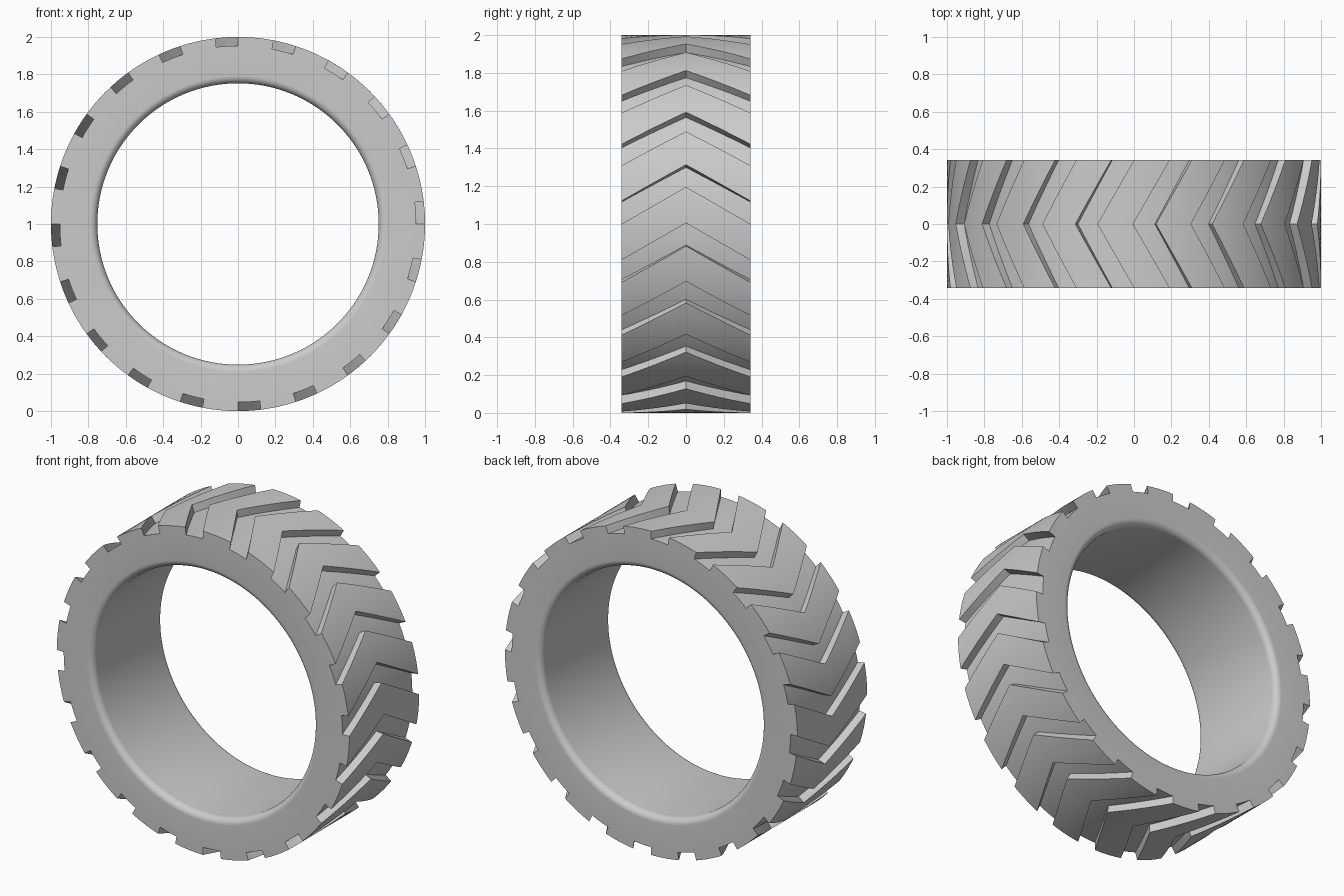
import bpy, bmesh, math

cube = bpy.data.objects.get("Cube")
if cube:
    bpy.data.objects.remove(cube)

HALF = 0.341        # half the tyre width
BORE = 0.752
FLOOR = 0.953       # radius at the groove floors
OUTER = 1.0
LUGS = 20
PITCH = 360 / LUGS
GROOVE = 7          # groove width in degrees
SWEEP = 11.3        # how far the chevron tip leads its ends, in degrees
FILLET = 0.04

rubber = bpy.data.materials.new("grey rubber")
rubber.use_nodes = True
GREY = (0.6, 0.6, 0.6, 1)
rubber.diffuse_color = GREY
rubber.node_tree.nodes["Principled BSDF"].inputs["Base Color"].default_value = GREY


def polar(r, y, deg):
    a = math.radians(deg)
    return (r * math.cos(a), y, 1 + r * math.sin(a))


def finish(bm, name):
    bmesh.ops.recalc_face_normals(bm, faces=bm.faces)
    mesh = bpy.data.meshes.new(name)
    bm.to_mesh(mesh)
    bm.free()
    mesh.materials.append(rubber)
    obj = bpy.data.objects.new(name, mesh)
    bpy.context.collection.objects.link(obj)
    bpy.ops.object.select_all(action="DESELECT")
    obj.select_set(True)
    bpy.context.view_layer.objects.active = obj
    bpy.ops.object.shade_smooth_by_angle(angle=math.radians(25))


def sweep_loops(bm, loops, closed):
    """Skin a list of equal vertex loops, capping the ends if open."""
    rings = [[bm.verts.new(p) for p in loop] for loop in loops]
    n = len(rings[0])
    pairs = list(zip(rings, rings[1:]))
    if closed:
        pairs.append((rings[-1], rings[0]))
    for a, b in pairs:
        for i in range(n):
            j = (i + 1) % n
            bm.faces.new((a[i], a[j], b[j], b[i]))
    if not closed:
        bm.faces.new(rings[0])
        bm.faces.new(rings[-1])


# Tyre body: flat sidewalls, rounded bore edges
rounding = []
for i in range(9):
    t = math.radians(90 * i / 8)
    rounding.append((BORE + FILLET * (1 - math.sin(t)),
                     HALF - FILLET * (1 - math.cos(t))))
profile = [(FLOOR, HALF)] + rounding
profile += [(r, -y) for r, y in reversed(profile)]
bm = bmesh.new()
sweep_loops(bm, [[polar(r, y, d) for r, y in profile] for d in range(360)], True)
finish(bm, "tyre_body")

# Chevron tread lugs, flush with the sidewalls
bm = bmesh.new()
COLS = 12
ARC = int(PITCH - GROOVE)
for k in range(LUGS):
    loops = []
    for c in range(COLS + 1):
        y = HALF * (2 * c / COLS - 1)
        start = k * PITCH + GROOVE + SWEEP * (1 - abs(y) / HALF)
        top = [polar(OUTER, y, start + s) for s in range(ARC + 1)]
        root = [polar(FLOOR, y, start + s) for s in range(ARC, -1, -1)]
        loops.append(top + root)
    sweep_loops(bm, loops, False)
finish(bm, "tread_lugs")
